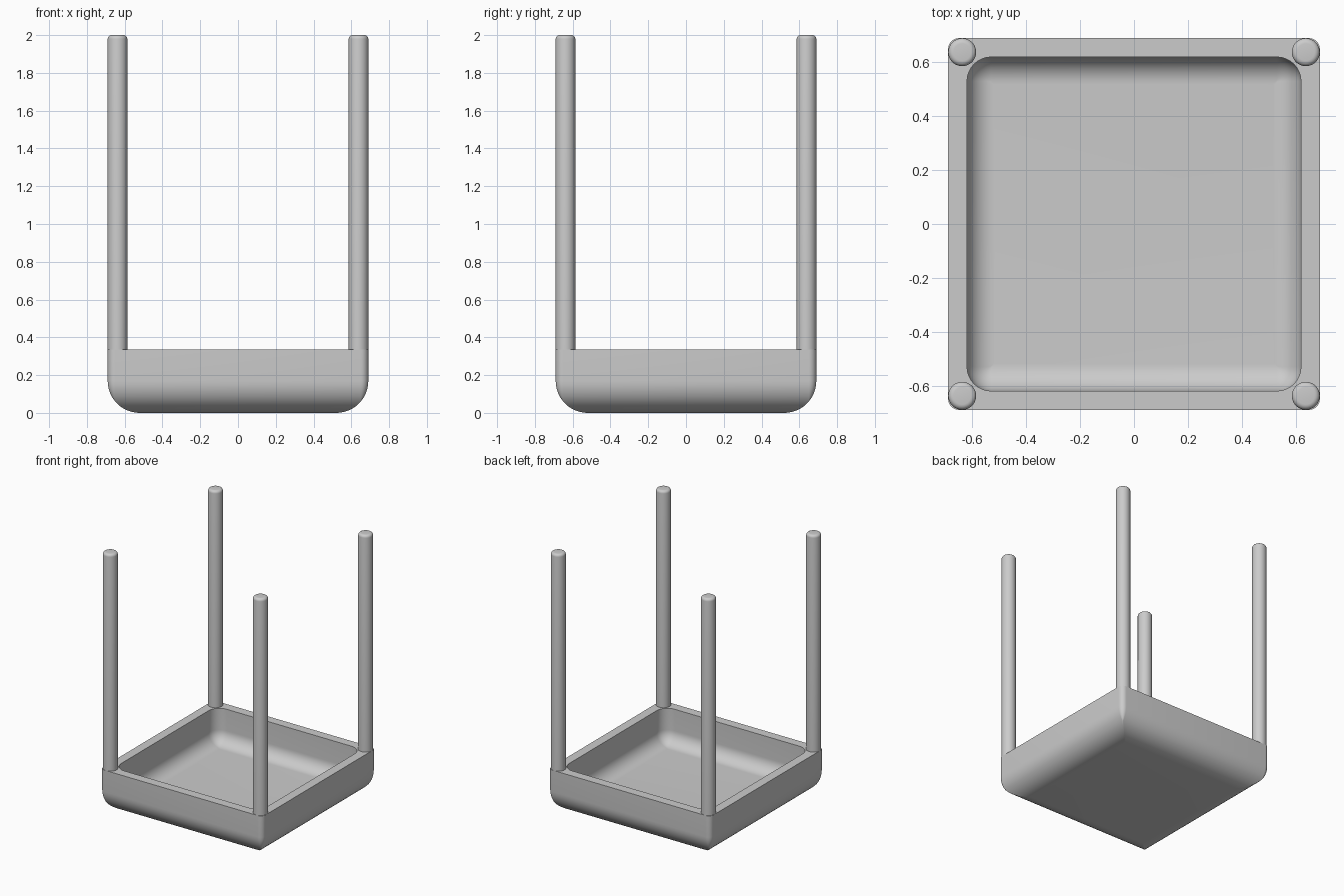
import bpy, bmesh, math

if "Cube" in bpy.data.objects:
    bpy.data.objects.remove(bpy.data.objects["Cube"])

grey = bpy.data.materials.new("plain grey")
grey.diffuse_color = (0.6, 0.6, 0.6, 1)
grey.use_nodes = True
grey.node_tree.nodes["Principled BSDF"].inputs["Base Color"].default_value = grey.diffuse_color

HALF, RIM, WALL = 0.69, 0.335, 0.07
LEG_R, STEPS = 0.052, 8


def add_object(name, bm):
    bmesh.ops.recalc_face_normals(bm, faces=bm.faces)
    mesh = bpy.data.meshes.new(name)
    bm.to_mesh(mesh)
    bm.free()
    obj = bpy.data.objects.new(name, mesh)
    bpy.context.collection.objects.link(obj)
    mesh.materials.append(grey)
    bpy.ops.object.select_all(action='DESELECT')
    obj.select_set(True)
    bpy.context.view_layer.objects.active = obj
    bpy.ops.object.shade_smooth_by_angle(angle=math.radians(40))
    return obj


def rounded_square(bm, half, radius, z):
    ring = []
    for q in range(4):
        cx = (half - radius) * (1 if q in (0, 3) else -1)
        cy = (half - radius) * (1 if q in (0, 1) else -1)
        for i in range(STEPS + 1):
            a = (q + i / STEPS) * math.pi / 2
            ring.append(bm.verts.new((cx + radius * math.cos(a), cy + radius * math.sin(a), z)))
    return ring


def loft(bm, rings):
    for a, b in zip(rings, rings[1:]):
        for i in range(len(a)):
            j = (i + 1) % len(a)
            bm.faces.new((a[i], a[j], b[j], b[i]))
    bm.faces.new(rings[0])
    bm.faces.new(rings[-1])


# Tray: rounded underside, straight walls, flat rim and a hollow with a filleted floor
def fillet(half, radius, floor, corner):
    out = []
    for i in range(13):
        a = i / 12 * math.pi / 2
        inset = radius * (1 - math.sin(a))
        out.append((half - inset, max(corner - inset, 0.004), floor + radius * (1 - math.cos(a))))
    return out


outer = fillet(HALF, 0.17, 0, 0.04) + [(HALF, 0.04, RIM)]
inner = fillet(HALF - WALL, 0.10, WALL, 0.09) + [(HALF - WALL, 0.09, RIM)]
bm = bmesh.new()
loft(bm, [rounded_square(bm, *s) for s in outer + inner[::-1]])
add_object("tray", bm)

# Four round legs with softened tips
LEG_BASE, SOFT = 0.2, 0.02
for sx, side in ((-1, "left"), (1, "right")):
    for sy, end in ((-1, "front"), (1, "back")):
        bm = bmesh.new()
        profile = [(LEG_R, LEG_BASE)]
        for i in range(6):
            a = i / 5 * math.pi / 2
            profile.append((LEG_R - SOFT * (1 - math.cos(a)), 2 - SOFT * (1 - math.sin(a))))
        c = HALF - LEG_R
        rings = [[bm.verts.new((sx * c + r * math.cos(k * math.pi / 16),
                                sy * c + r * math.sin(k * math.pi / 16), z)) for k in range(32)]
                 for r, z in profile]
        loft(bm, rings)
        add_object(f"{end}_{side}_leg", bm)
